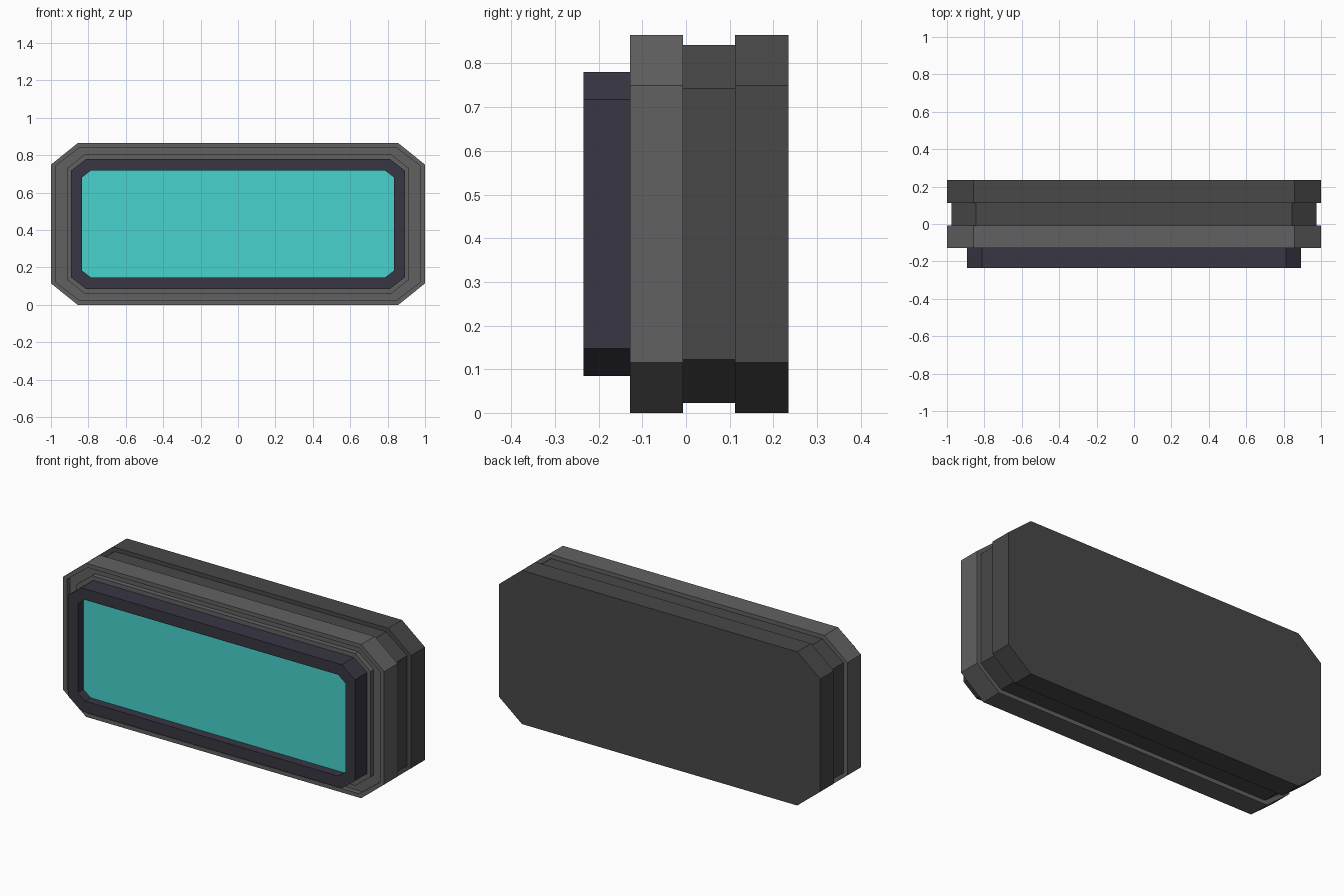
import bpy
import bmesh

if "Cube" in bpy.data.objects:
    bpy.data.objects.remove(bpy.data.objects["Cube"])

CZ = 0.4325  # centre height of every octagon

# octagon outlines: half width, half height, corner cut in x, corner cut in z
OUTER = (1.0, 0.4325, 0.143, 0.115)
INSET = (0.975, 0.41, 0.13, 0.10)
STEP = (0.915, 0.372, 0.095, 0.075)
BEZEL = (0.893, 0.3475, 0.081, 0.063)
WINDOW = (0.833, 0.285, 0.045, 0.035)


def material(name, rgb):
    m = bpy.data.materials.new(name)
    m.diffuse_color = (*rgb, 1.0)
    m.use_nodes = True
    m.node_tree.nodes["Principled BSDF"].inputs["Base Color"].default_value = m.diffuse_color
    return m


def octagon(bm, outline, y):
    w, h, cx, cz = outline
    pts = [(w, h - cz), (w - cx, h), (cx - w, h), (-w, h - cz),
           (-w, cz - h), (cx - w, -h), (w - cx, -h), (w, cz - h)]
    return [bm.verts.new((x, y, CZ + z)) for x, z in pts]


def loft(name, stages, mat):
    """Join successive octagons with flat faces and cap both ends."""
    bm = bmesh.new()
    rings = [octagon(bm, o, y) for o, y in stages]
    for a, b in zip(rings, rings[1:]):
        for i in range(8):
            j = (i + 1) % 8
            bm.faces.new((a[i], a[j], b[j], b[i]))
    bm.faces.new(rings[0])
    bm.faces.new(rings[-1])
    bmesh.ops.recalc_face_normals(bm, faces=bm.faces)
    mesh = bpy.data.meshes.new(name)
    bm.to_mesh(mesh)
    bm.free()
    mesh.materials.append(mat)
    obj = bpy.data.objects.new(name, mesh)
    bpy.context.collection.objects.link(obj)
    return obj


light = material("light_grey", (0.12, 0.12, 0.12))
dark = material("dark_grey", (0.065, 0.065, 0.065))
trim = material("dark_violet", (0.04, 0.037, 0.055))
teal = material("teal", (0.065, 0.65, 0.62))

# housing: back plate, narrower waist, front plate with a shallow groove
loft("back_plate", [(OUTER, 0.235), (OUTER, 0.112)], dark)
loft("waist", [(INSET, 0.112), (INSET, -0.007)], dark)
loft("front_plate", [(OUTER, -0.007), (OUTER, -0.128), (INSET, -0.128),
                     (INSET, -0.10), (STEP, -0.10), (STEP, -0.128)], light)

# raised bezel with a recessed window
loft("bezel", [(BEZEL, -0.128), (BEZEL, -0.235), (WINDOW, -0.235),
               (WINDOW, -0.18)], trim)

# screen panel at the bottom of the window
loft("screen", [(WINDOW, -0.18), (WINDOW, -0.185)], teal)
